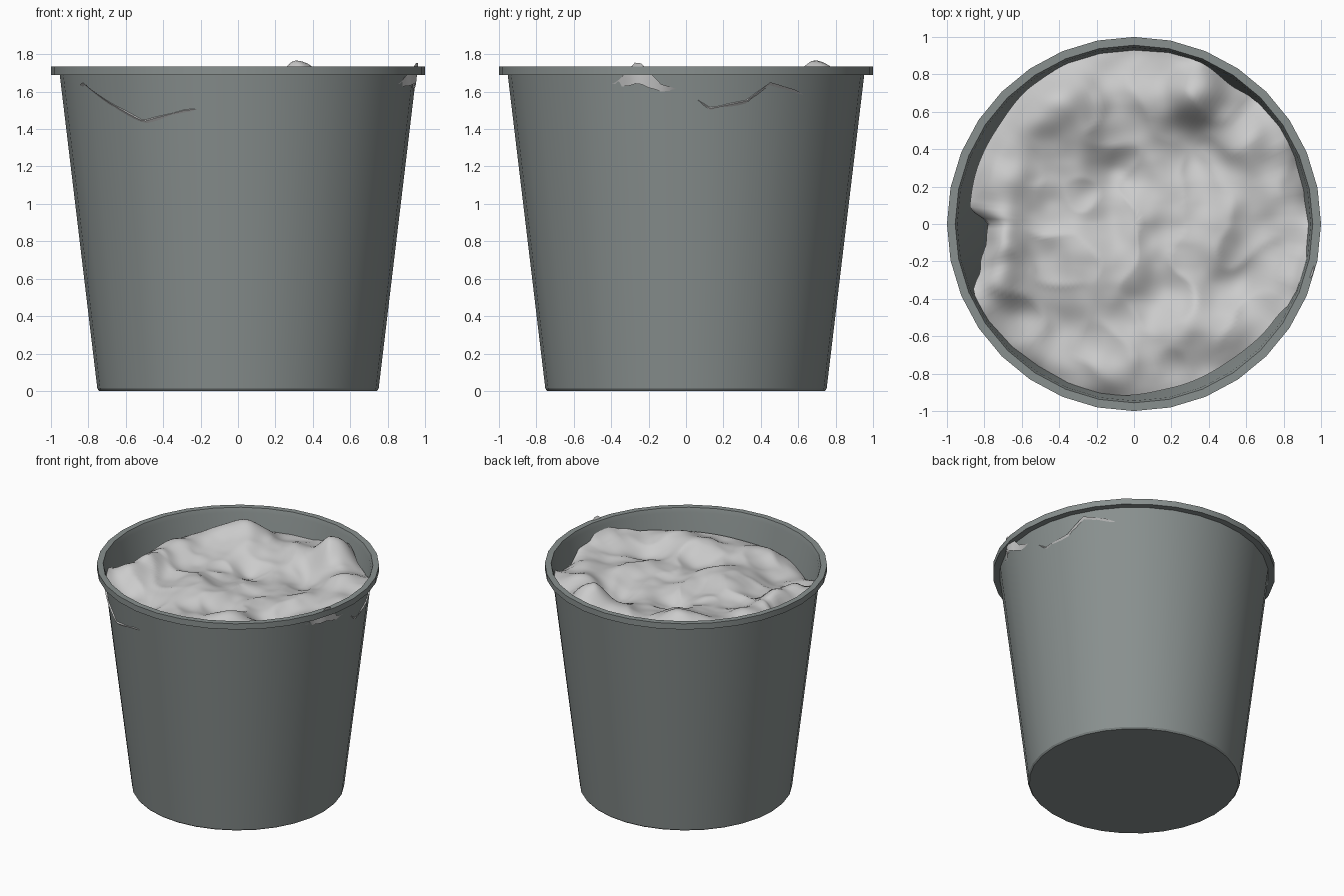
import bpy, bmesh, math
from mathutils import Vector, noise

if "Cube" in bpy.data.objects:
    bpy.data.objects.remove(bpy.data.objects["Cube"])

def material(name, col):
    m = bpy.data.materials.new(name)
    m.diffuse_color = (*col, 1)
    m.use_nodes = True
    m.node_tree.nodes["Principled BSDF"].inputs["Base Color"].default_value = m.diffuse_color
    return m

def finish(bm, name, mat, angle):
    bmesh.ops.remove_doubles(bm, verts=bm.verts, dist=1e-5)
    bmesh.ops.recalc_face_normals(bm, faces=bm.faces)
    me = bpy.data.meshes.new(name)
    bm.to_mesh(me)
    bm.free()
    ob = bpy.data.objects.new(name, me)
    bpy.context.collection.objects.link(ob)
    me.materials.append(mat)
    bpy.context.view_layer.objects.active = ob
    ob.select_set(True)
    bpy.ops.object.shade_smooth_by_angle(angle=math.radians(angle))
    ob.select_set(False)
    return ob

def loft(rings):
    bm = bmesh.new()
    rows = [[bm.verts.new(p) for p in r] for r in rings]
    n = len(rows[0])
    for a, b in zip(rows, rows[1:]):
        for i in range(n):
            j = (i + 1) % n
            bm.faces.new((a[i], a[j], b[j], b[i]))
    return bm, rows

def circle(r, z, n=32):
    return [(r * math.cos(2 * math.pi * i / n), r * math.sin(2 * math.pi * i / n), z) for i in range(n)]

# Bucket: tapered thin wall with a flared flat rim
profile = [(.742, 0), (.752, .012), (.953, 1.69), (1, 1.69), (1, 1.735),
           (.956, 1.735), (.945, 1.70), (.742, .025)]
bm, rows = loft([circle(r, z) for r, z in profile])
bm.faces.new(rows[0])
bm.faces.new(rows[-1])
finish(bm, "bucket", material("bucket_grey", (.25, .28, .275)), 30)

# Contents: crumpled cloth-like sheet; edge table = angle, radius / wall radius, height
EDGE = [(0, .99, 1.60), (8, 1.002, 1.51), (20, 1.006, 1.55), (28, 1.012, 1.65), (38, 1.006, 1.61),
        (46, .985, 1.56), (55, .96, 1.60), (68, .985, 1.66), (90, .995, 1.57), (110, .99, 1.57),
        (126, .975, 1.60), (146, .95, 1.58), (160, .95, 1.56), (174, .945, 1.53),
        (180, .84, 1.50), (186, .85, 1.52), (196, .91, 1.56), (203, .985, 1.62),
        (210, 1.01, 1.65), (222, 1.008, 1.55), (237, 1.006, 1.44), (252, 1.003, 1.50),
        (264, .985, 1.52), (283, .96, 1.55), (305, .95, 1.58), (326, .965, 1.60),
        (337, 1.0, 1.65), (345, 1.035, 1.77), (352, 1.01, 1.64), (360, .99, 1.60)]
# Peaks and valleys: x, y, height, spread
BUMPS = [(-.40, .68, .17, .13), (-.62, .58, .06, .14), (-.25, .48, .06, .13), (.32, .66, .13, .10),
         (.40, .80, .15, .09), (.12, .68, .08, .13), (.52, .72, .05, .10), (-.74, -.07, .15, .09),
         (-.72, -.28, .08, .09), (-.72, .22, .10, .11), (.62, .42, .09, .13), (.80, .10, .05, .14),
         (.60, -.58, .08, .13), (.30, -.60, .07, .12), (.55, -.30, -.05, .10), (-.08, .25, -.07, .11),
         (.28, .40, -.09, .12), (-.45, -.60, -.10, .13), (-.2, -.22, .05, .2), (-.15, -.75, .03, .1)]

def edge(deg):
    for (a, k, z), (b, k2, z2) in zip(EDGE, EDGE[1:]):
        if a <= deg <= b:
            f = (deg - a) / (b - a)
            return k + (k2 - k) * f * f * (3 - 2 * f), z + (z2 - z) * f

def height(x, y):
    h = 1.565 + sum(a * math.exp(-((x - p) ** 2 + (y - q) ** 2) / (2 * s * s)) for p, q, a, s in BUMPS)
    h += .05 * noise.noise(Vector((x * 3.2, y * 3.2, 4.1)))
    ridge = abs(noise.noise(Vector((x * 4, y * 4, 9.3))))
    return h + .05 * (.25 - ridge) + .01 * noise.noise(Vector((x * 9, y * 9, 1.7)))

N, R = 180, 50
rings = []
for j in range(R + 2):
    t = max(min(j, R) / R, 1e-4)
    ring = []
    for i in range(N):
        deg = 360 * i / N
        c, s = math.cos(math.radians(deg)), math.sin(math.radians(deg))
        k, ze = edge(deg)
        rad = t * k * (.752 + .119 * ze)
        w = t ** 10
        z = height(rad * c, rad * s) * (1 - w) + ze * w
        if j > R:
            # hanging hem, mostly at the spot where the sheet spills over the rim
            z -= .015 + .10 * math.exp(-((deg - 345) / 6) ** 2)
            rad -= .012
        ring.append((rad * c, rad * s, z))
    rings.append(ring)
bm, rows = loft(rings)
bm.faces.new(rows[0])
finish(bm, "crumpled_contents", material("contents_white", (.8, .8, .8)), 60)
